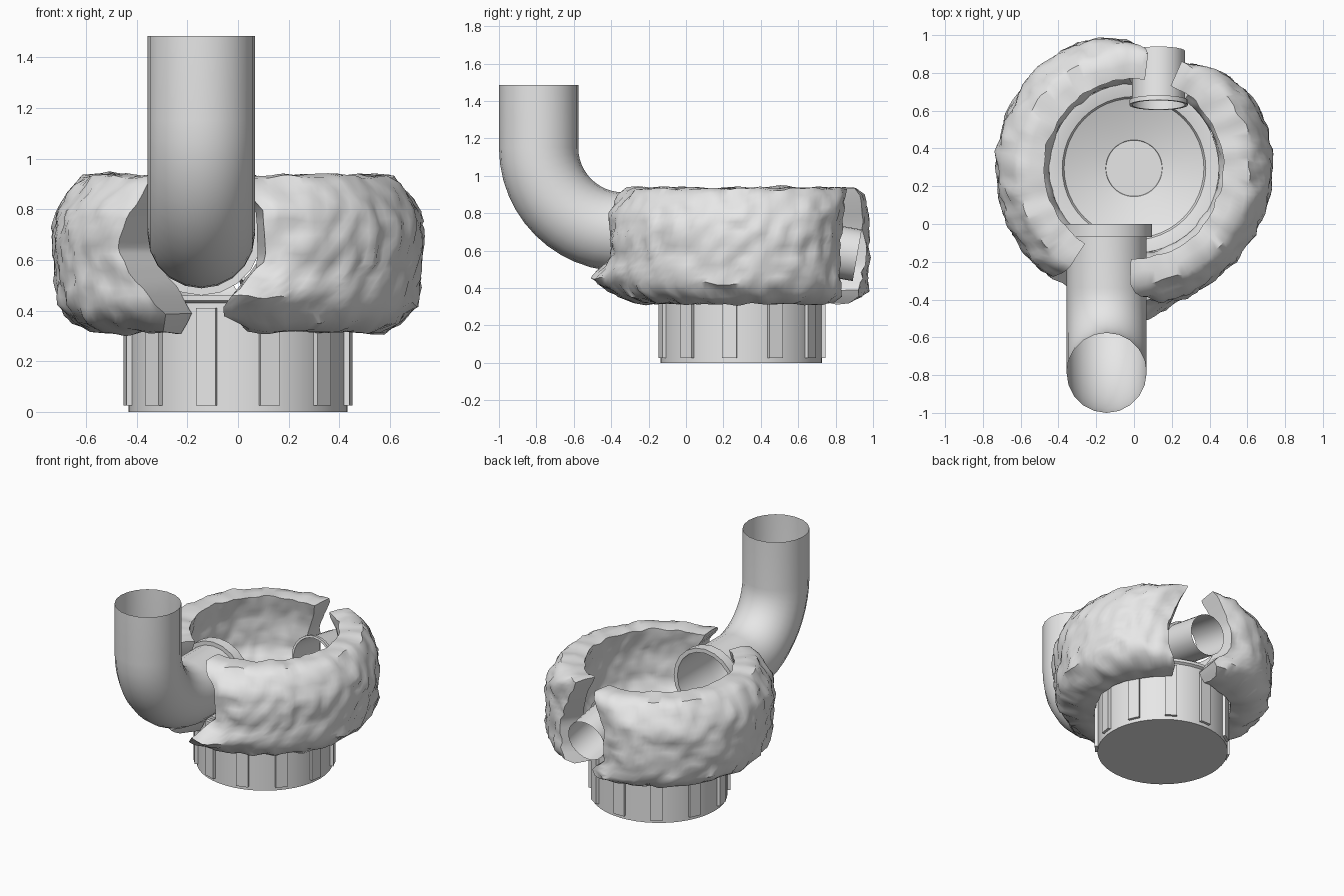
import bpy, bmesh, math
from mathutils import Vector, Matrix, noise

if "Cube" in bpy.data.objects:
    bpy.data.objects.remove(bpy.data.objects["Cube"])

grey = bpy.data.materials.new("light_grey")
grey.use_nodes = True
COLOUR = (0.8, 0.8, 0.8, 1)
grey.diffuse_color = COLOUR
grey.node_tree.nodes["Principled BSDF"].inputs["Base Color"].default_value = COLOUR

CY = 0.295  # y of the ring and cup axis


def finish(name, bm, angle):
    bmesh.ops.recalc_face_normals(bm, faces=bm.faces)
    mesh = bpy.data.meshes.new(name)
    bm.to_mesh(mesh)
    bm.free()
    mesh.materials.append(grey)
    obj = bpy.data.objects.new(name, mesh)
    bpy.context.collection.objects.link(obj)
    bpy.ops.object.select_all(action="DESELECT")
    obj.select_set(True)
    bpy.context.view_layer.objects.active = obj
    bpy.ops.object.shade_smooth_by_angle(angle=math.radians(angle))


def sweep(name, rings, sides):
    """Skin circles given as (centre, heading in the yz plane, radius)."""
    bm = bmesh.new()
    loops = []
    for centre, t, r in rings:
        up = Vector((0, -math.sin(t), math.cos(t)))
        side = Vector((1, 0, 0))
        loops.append([bm.verts.new(Vector(centre) + r * (math.cos(a) * side + math.sin(a) * up))
                      for a in (2 * math.pi * i / sides for i in range(sides))])
    for a, b in zip(loops, loops[1:]):
        for i in range(sides):
            j = (i + 1) % sides
            bm.faces.new((a[i], a[j], b[j], b[i]))
    bmesh.ops.remove_doubles(bm, verts=bm.verts, dist=0.0001)
    finish(name, bm, 35)


def lerp_table(table, z):
    """Piecewise linear lookup of the value at height z."""
    for (z0, v0), (z1, v1) in zip(table, table[1:]):
        if z <= z1:
            k = max(0, (z - z0) / (z1 - z0))
            return v0 + (v1 - v0) * k
    return table[-1][1]


# Cup: closed base, thin rim, shallow dished inside
cup_profile = [(0, 0), (0.432, 0), (0.432, 0.43), (0.45, 0.44), (0.45, 0.46), (0.44, 0.46),
               (0.38, 0.445), (0.37, 0.425), (0.26, 0.385), (0.15, 0.36),
               (0.148, 0.355), (0, 0.355)]
sweep("cup", [((0, CY, z), math.pi / 2, r) for r, z in cup_profile], 48)

# Grip ribs around the cup
bm = bmesh.new()
for i in range(11):
    place = (Matrix.Translation((0, CY, 0.218)) @ Matrix.Rotation(2 * math.pi * i / 11, 4, "Z")
             @ Matrix.Translation((0, 0.43, 0)) @ Matrix.Diagonal((0.08, 0.04, 0.384, 1)))
    bmesh.ops.create_cube(bm, size=1, matrix=place)
finish("cup_ribs", bm, 30)

# Large elbow pipe with a collar on its inner end
PX, PZ, R, BEND = -0.145, 0.70, 0.212, 0.45
elbow = [((PX, -0.788, 1.485), -math.pi / 2, R)]
for i in range(13):
    t = -math.pi / 2 * (1 - i / 12)
    elbow.append(((PX, -0.338 + BEND * math.sin(t), PZ + BEND - BEND * math.cos(t)), t, R))
elbow += [((PX, y, PZ), 0, r) for y, r in ((0, R), (0, 0.24), (-0.07, 0.24), (-0.07, R))]
sweep("elbow_pipe", elbow, 20)

# Small tilted nozzle with a collar on its inner end
tilt = math.radians(-10)
nozzle = []
for d, r in ((0.29, 0.14), (0, 0.14), (0, 0.155), (0.025, 0.155), (0.025, 0.14)):
    nozzle.append(((0.13, 0.63 + d * math.cos(tilt), 0.625 + d * math.sin(tilt)), tilt, r))
sweep("nozzle", nozzle, 24)

# Rock ring: wall radii and the notch edges (degrees from the front), by height
outer = [(0.32, 0.58), (0.36, 0.66), (0.42, 0.705), (0.5, 0.72), (0.7, 0.73),
         (0.78, 0.72), (0.88, 0.66), (0.93, 0.615)]
inner = [(0.32, 0.45), (0.46, 0.45), (0.56, 0.5), (0.75, 0.51), (0.86, 0.49), (0.93, 0.475)]
front_left = [(0.32, 4), (0.40, -6), (0.48, 0), (0.6, 9), (0.8, 8), (0.93, -2)]
front_right = [(0.32, -30), (0.38, -24), (0.64, -42), (0.87, -34), (0.93, -33)]
back_left = [(0.32, 148), (0.42, 144), (0.6, 143), (0.8, 150), (0.93, 156)]
back_right = [(0.32, 178), (0.38, 172), (0.5, 183), (0.7, 183), (0.93, 173)]


def bell(x, centre, width):
    return math.exp(-((x - centre) / width) ** 2)


def rock_point(r, deg, z, outside):
    near = (deg + 180) % 360 - 180
    if outside:
        # The wall thins beside both notches, and the lower lip flares at the front
        r = min(r, 0.745 - 0.13 * bell(deg, 162, 30) - 0.06 * bell(near, -10, 25))
        r += 0.1 * bell(near, 0, 18) * bell(z, 0.46, 0.06)
    a = math.radians(deg)
    p = Vector((r * math.sin(a), CY - r * math.cos(a), z))
    # Chiselled bumps
    n = noise.noise(p * 6) * 0.01 + noise.noise(p * 13) * 0.022 + noise.noise(p * 24) * 0.008
    out = Vector((math.sin(a), -math.cos(a), 0)) * (1 if outside else -0.6)
    return p + out * n + Vector((0, 0, noise.noise(p * 11 + Vector((5, 5, 5))) * 0.018))


def rock(name, start, end, turn, steps):
    bm = bmesh.new()
    levels = [0.32 + 0.61 * i / 18 for i in range(19)]
    top = len(levels)
    # Up the outer wall, across the top, down the inner wall, across the bottom
    section = [(lerp_table(outer, z), z, True) for z in levels]
    section += [(0.545, 0.935, False)]
    section += [(lerp_table(inner, z), z, False) for z in reversed(levels)]
    section += [(0.515, 0.315, False)]
    count = len(section)
    rows = []
    for s in range(steps + 1):
        row = []
        for r, z, outside in section:
            a0, a1 = lerp_table(start, z), lerp_table(end, z) + turn
            row.append(bm.verts.new(rock_point(r, a0 + (a1 - a0) * s / steps, z, outside)))
        rows.append(row)
    for a, b in zip(rows, rows[1:]):
        for i in range(count):
            j = (i + 1) % count
            bm.faces.new((a[i], a[j], b[j], b[i]))
    # Notched end faces
    for row in (rows[0], rows[-1]):
        for i in range(top - 1):
            bm.faces.new((row[i], row[i + 1], row[2 * top - 1 - i], row[2 * top - i]))
        bm.faces.new((row[top - 1], row[top], row[top + 1]))
        bm.faces.new((row[0], row[-1], row[-2]))
    finish(name, bm, 45)


rock("rock_left", front_left, back_left, 0, 60)
rock("rock_right", back_right, front_right, 360, 60)
